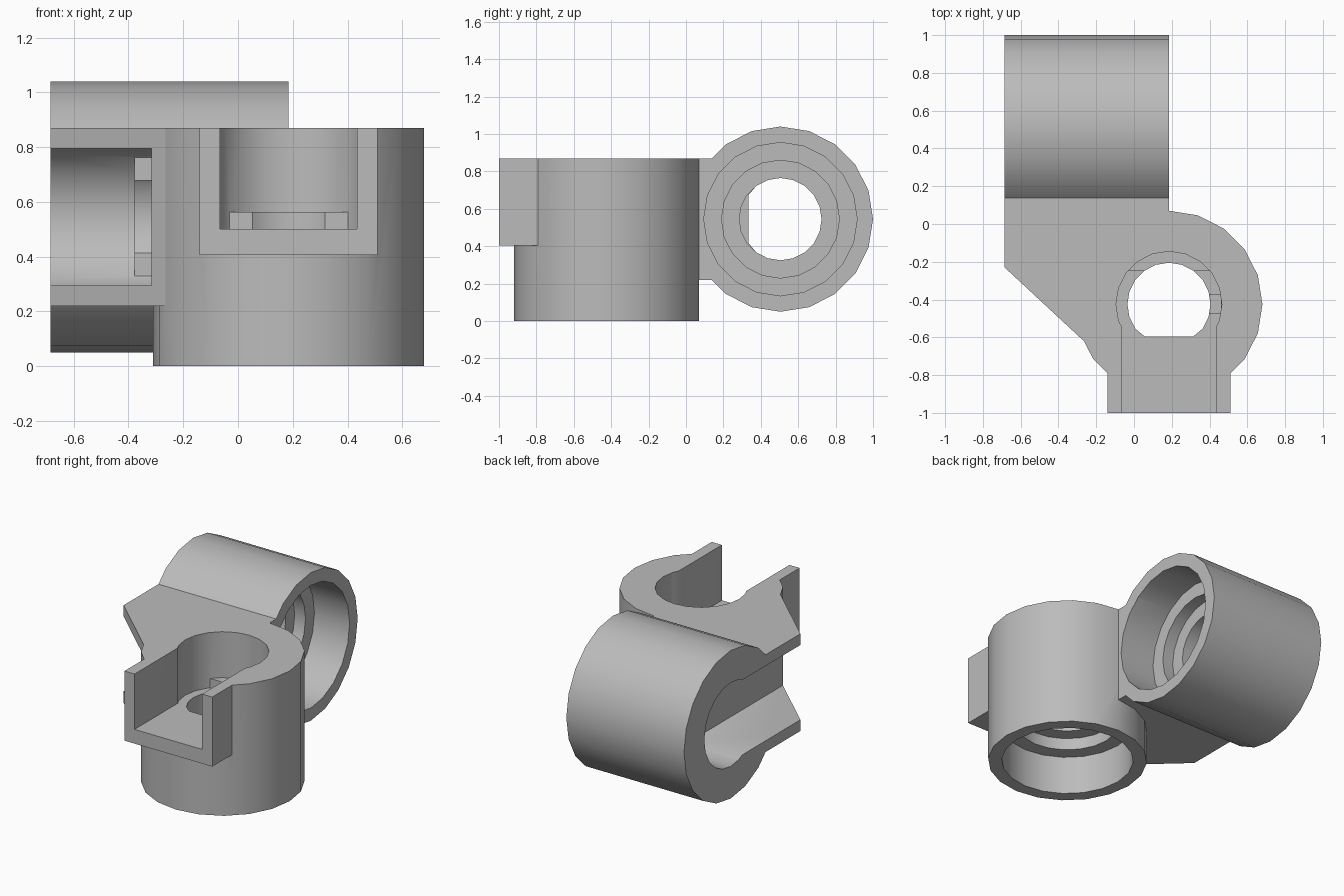
import bpy, bmesh, math
from mathutils import Matrix, Vector

cube = bpy.data.objects.get("Cube")
if cube:
    bpy.data.objects.remove(cube, do_unlink=True)

grey = bpy.data.materials.new("plain_grey")
grey.use_nodes = True
grey.diffuse_color = (0.5, 0.5, 0.5, 1)
grey.node_tree.nodes["Principled BSDF"].inputs["Base Color"].default_value = (0.5, 0.5, 0.5, 1)

LENGTH, RADIUS = 0.87, 0.495
UPRIGHT = Matrix.Translation((0.185, -0.425, 0))
SIDEWAYS = Matrix.Translation((0.185, 0.505, 0.545)) @ Matrix.Rotation(-math.pi / 2, 4, 'Y')


def prism(name, outline, z0, z1, frame=Matrix()):
    """Extrude a flat outline along the local z axis."""
    bm = bmesh.new()
    face = bm.faces.new([bm.verts.new((x, y, z0)) for x, y in outline])
    side = bmesh.ops.extrude_face_region(bm, geom=[face])
    verts = [g for g in side["geom"] if isinstance(g, bmesh.types.BMVert)]
    bmesh.ops.translate(bm, vec=Vector((0, 0, z1 - z0)), verts=verts)
    bmesh.ops.transform(bm, matrix=frame, verts=bm.verts)
    bmesh.ops.recalc_face_normals(bm, faces=bm.faces)
    mesh = bpy.data.meshes.new(name)
    bm.to_mesh(mesh)
    bm.free()
    mesh.materials.append(grey)
    obj = bpy.data.objects.new(name, mesh)
    bpy.context.collection.objects.link(obj)
    return obj


def circle(r, sides=20):
    return [(r * math.cos(math.tau * i / sides), r * math.sin(math.tau * i / sides))
            for i in range(sides)]


def rect(x0, x1, y0, y1):
    return [(x0, y0), (x1, y0), (x1, y1), (x0, y1)]


def combine(target, tool, operation):
    """Boolean the tool into the target and discard the tool."""
    bpy.context.view_layer.objects.active = target
    mod = target.modifiers.new("combine", 'BOOLEAN')
    mod.operation, mod.object, mod.solver = operation, tool, 'EXACT'
    bpy.ops.object.modifier_apply(modifier=mod.name)
    bpy.data.objects.remove(tool, do_unlink=True)


# Two round sockets at right angles
body = prism("double_socket_bracket", circle(RADIUS), 0, LENGTH, UPRIGHT)
combine(body, prism("side_socket", circle(RADIUS), 0, LENGTH, SIDEWAYS), 'UNION')

# Front channel of the upright socket
combine(body, prism("front_channel", rect(-0.325, 0.325, -0.575, 0), 0.405, LENGTH, UPRIGHT), 'UNION')

# Web with a slanted front corner, joining the sockets
web = [(0.185, 0.505), (-0.685, 0.505), (-0.685, -0.23), (-0.265, -0.62), (0.185, -0.425)]
combine(body, prism("web", web, 0.22, LENGTH), 'UNION')

keyed_hole = [(x, max(y, -0.17)) for x, y in circle(0.22)]
for frame in (UPRIGHT, SIDEWAYS):
    # Slot with a round seat
    combine(body, prism("slot", rect(-0.25, 0.25, -1.2, 0), 0.5, 1, frame), 'DIFFERENCE')
    combine(body, prism("seat", circle(0.28), 0.5, 1, frame), 'DIFFERENCE')
    # Ledge at the back of the seat, and a shallow side notch
    combine(body, prism("ledge", rect(-0.218, 0.218, 0.175, 0.33), 0.48, 0.563, frame), 'UNION')
    combine(body, prism("notch", rect(0.15, 0.275, -0.05, 0.05), 0.47, 0.52, frame), 'DIFFERENCE')
    # Stepped bore, ending in a hole with one flat side
    for r, top in ((0.41, 0.26), (0.315, 0.34), (0.22, 0.455)):
        combine(body, prism("bore", circle(r), -0.1, top, frame), 'DIFFERENCE')
    combine(body, prism("keyed_hole", keyed_hole, 0.4, 0.6, frame), 'DIFFERENCE')

# Smooth the round walls, keep the edges sharp
bpy.ops.object.select_all(action='DESELECT')
body.select_set(True)
bpy.context.view_layer.objects.active = body
bpy.ops.object.shade_smooth_by_angle(angle=math.radians(30))
